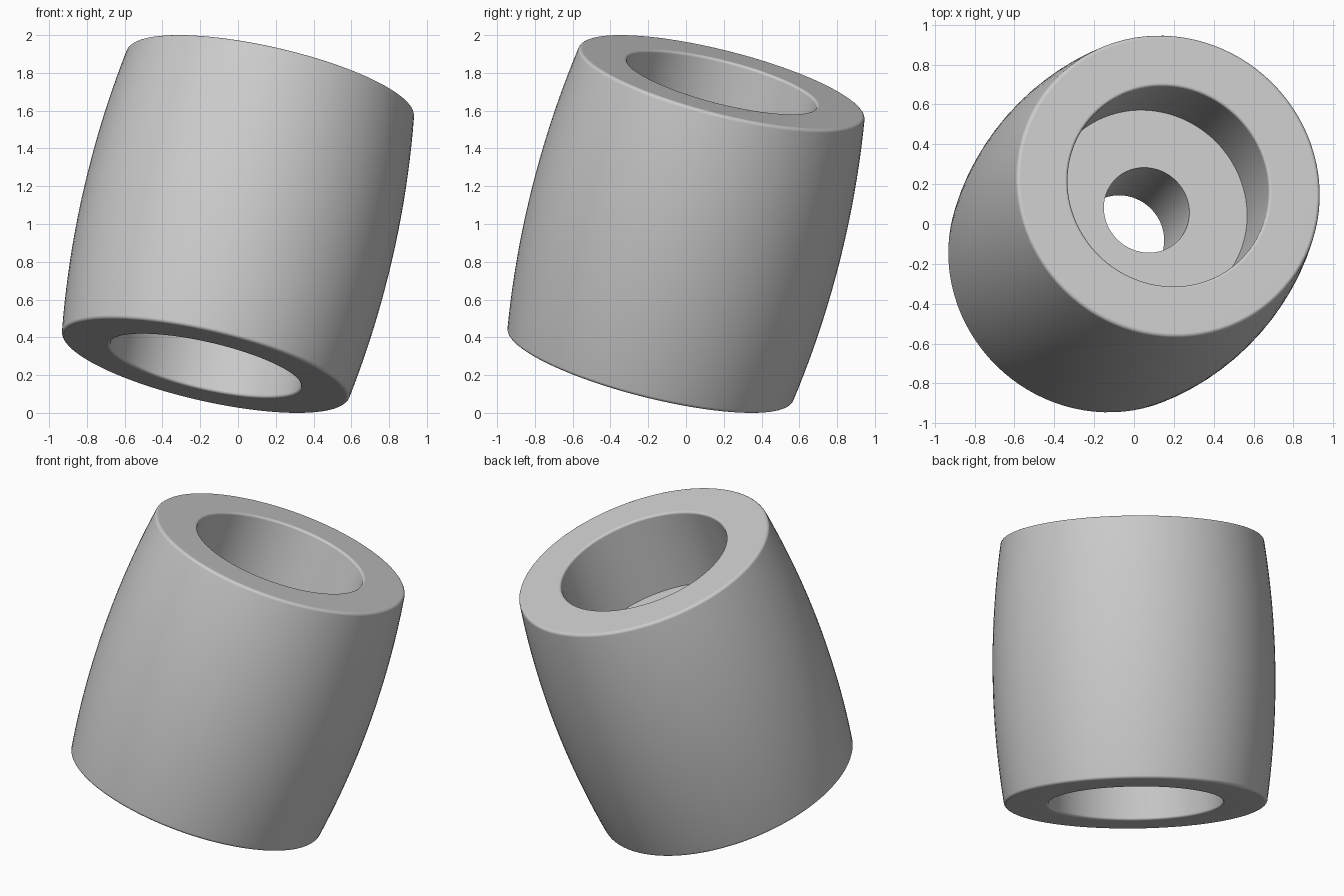
import bpy, bmesh
from math import radians, sin, cos, tau
from mathutils import Matrix, Vector

if "Cube" in bpy.data.objects:
    bpy.data.objects.remove(bpy.data.objects["Cube"], do_unlink=True)

# Main sizes, measured along and around the tilted axis
HALF_LENGTH = 0.795
RIM_RADIUS = 0.7815
BELLY_RADIUS = 0.838
BORE_RADIUS = 0.517
HOLE_RADIUS = 0.22
WEB_HALF = 0.29          # half thickness of the inner wall
AXIS = Vector((0.218, 0.24, 0.946))
SEGMENTS = 96


def fillet(centre_r, centre_z, radius, start, end, steps=5):
    """Points of a rounded corner as (radius, height)."""
    angles = [radians(start + (end - start) * i / steps) for i in range(steps + 1)]
    return [(centre_r + radius * cos(a), centre_z + radius * sin(a)) for a in angles]


def half_profile():
    """Upper half of the section, from the belly over the rim to the hole."""
    outer, inner = 0.02, 0.015
    rim = fillet(RIM_RADIUS - outer, HALF_LENGTH - outer, outer, 8, 90)
    end_r, end_z = rim[0]
    steps = 10
    belly = []
    for i in range(1, steps):
        t = i / steps
        belly.append((BELLY_RADIUS - (BELLY_RADIUS - end_r) * t * t, end_z * t))
    mouth = fillet(BORE_RADIUS + inner, HALF_LENGTH - inner, inner, 90, 180)
    return belly + rim + mouth + [(BORE_RADIUS, WEB_HALF), (HOLE_RADIUS, WEB_HALF)]


# Closed section, mirrored end to end
upper = half_profile()
lower = [(r, -z) for r, z in reversed(upper)]
section = [(BELLY_RADIUS, 0)] + upper + lower

# Revolve the section, then lean it over
bm = bmesh.new()
verts = [bm.verts.new((r, 0, z)) for r, z in section]
edges = [bm.edges.new((v, verts[i - 1])) for i, v in enumerate(verts)]
bmesh.ops.spin(bm, geom=verts + edges, cent=(0, 0, 0), axis=(0, 0, 1),
               angle=tau, steps=SEGMENTS)
bmesh.ops.remove_doubles(bm, verts=bm.verts, dist=0.0001)
bmesh.ops.recalc_face_normals(bm, faces=bm.faces)
lean = Vector((0, 0, 1)).rotation_difference(AXIS).to_matrix().to_4x4()
bm.transform(Matrix.Translation((0, 0, 1)) @ lean)
mesh = bpy.data.meshes.new("barrel_bushing")
bm.to_mesh(mesh)
bm.free()

# Plain grey material
grey = bpy.data.materials.new("light_grey")
grey.use_nodes = True
colour = (0.6, 0.6, 0.6, 1)
grey.diffuse_color = colour
grey.node_tree.nodes["Principled BSDF"].inputs["Base Color"].default_value = colour
mesh.materials.append(grey)

bushing = bpy.data.objects.new("barrel_bushing", mesh)
bpy.context.collection.objects.link(bushing)

# Smooth shading with flat ends and crisp inner corners
bpy.ops.object.select_all(action="DESELECT")
bushing.select_set(True)
bpy.context.view_layer.objects.active = bushing
bpy.ops.object.shade_smooth_by_angle(angle=radians(35))
weighted = bushing.modifiers.new("weighted_normals", "WEIGHTED_NORMAL")
weighted.keep_sharp = True
